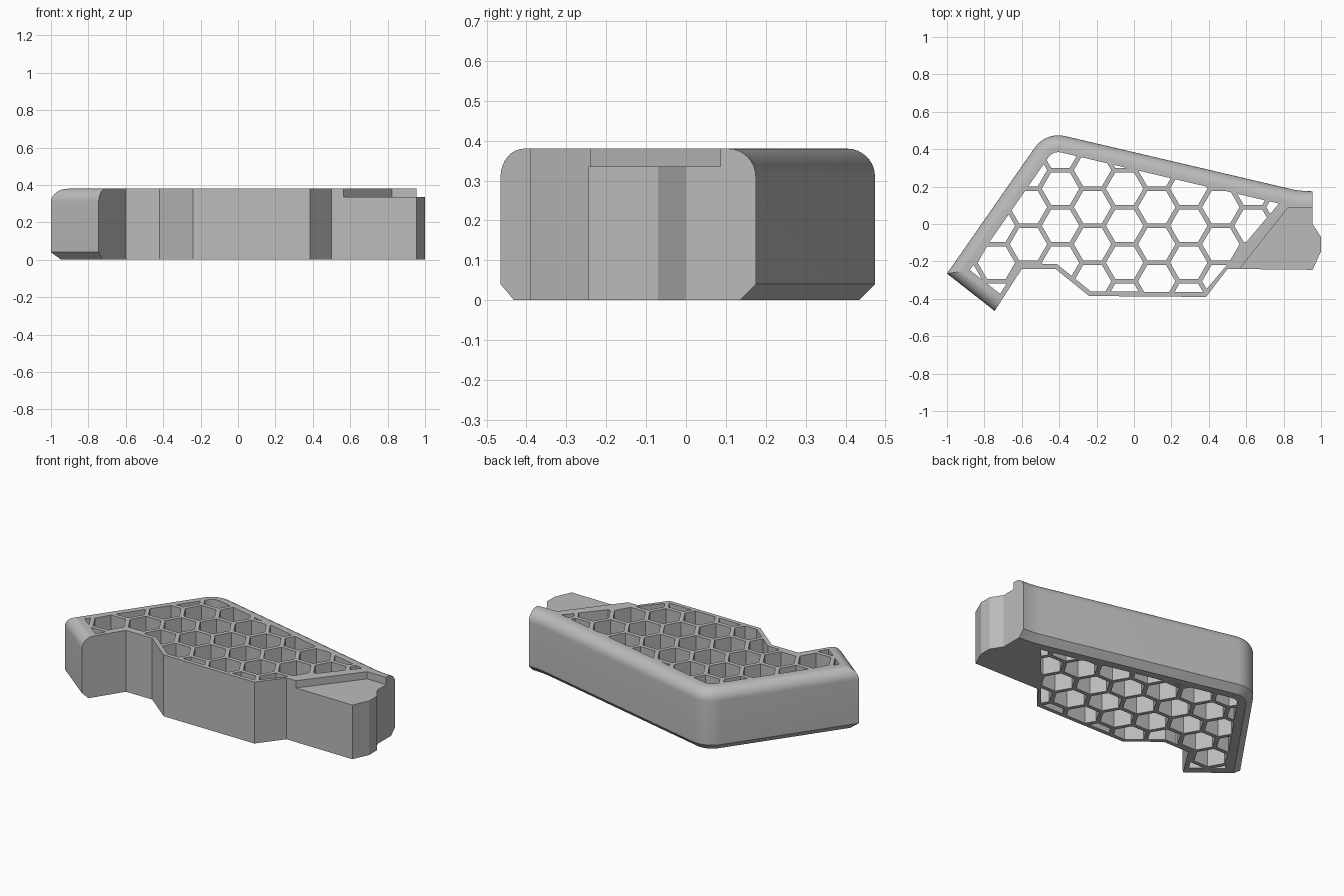
import bpy, bmesh, math
from mathutils import Vector

if "Cube" in bpy.data.objects:
    bpy.data.objects.remove(bpy.data.objects["Cube"], do_unlink=True)

HEIGHT, FILLET, CHAMFER = 0.38, 0.07, 0.04

grey = bpy.data.materials.new("light_grey")
grey.use_nodes = True
grey.diffuse_color = (0.5, 0.5, 0.5, 1)
grey.node_tree.nodes["Principled BSDF"].inputs["Base Color"].default_value = (0.5, 0.5, 0.5, 1)


def outline(corners, steps=8):
    """Expand (x, y, tangent length, outgoing edge is rounded) into points and edge tags."""
    pts, tags = [], []
    n = len(corners)
    for i, (x, y, t, tag) in enumerate(corners):
        p = Vector((x, y))
        if not t:
            pts.append(p)
            tags.append(tag)
            continue
        a = (Vector(corners[i - 1][:2]) - p).normalized()
        b = (Vector(corners[(i + 1) % n][:2]) - p).normalized()
        mid = (a + b).normalized()
        centre = p + mid * (t / a.dot(mid))
        start, end = p + a * t - centre, p + b * t - centre
        sweep = start.angle_signed(end)
        for k in range(steps + 1):
            ang = -sweep * k / steps
            c, s = math.cos(ang), math.sin(ang)
            pts.append(centre + Vector((start.x * c - start.y * s, start.x * s + start.y * c)))
            tags.append(tag)
    return pts, tags


def inset(pts, dist):
    """Move every edge inward by its own distance and re-intersect neighbours."""
    out = []
    n = len(pts)
    for i, p in enumerate(pts):
        e1, e2 = (p - pts[i - 1]).normalized(), (pts[(i + 1) % n] - p).normalized()
        n1, n2 = Vector((-e1.y, e1.x)), Vector((-e2.y, e2.x))
        d1, d2 = dist[i - 1], dist[i]
        det = n1.x * n2.y - n1.y * n2.x
        if abs(det) < 1e-5:
            out.append(p + n1 * d1)
        else:
            out.append(p + Vector((d1 * n2.y - d2 * n1.y, n1.x * d2 - n2.x * d1)) / det)
    return out


def add_stack(bm, layers):
    """Bridge a stack of (points, z) rings into a closed solid."""
    rings = [[bm.verts.new((p[0], p[1], z)) for p in pts] for pts, z in layers]
    n = len(rings[0])
    for lo, hi in zip(rings, rings[1:]):
        for i in range(n):
            j = (i + 1) % n
            bm.faces.new((lo[i], lo[j], hi[j], hi[i]))
    bm.faces.new(rings[0][::-1])
    bm.faces.new(rings[-1])


def make(name, stacks):
    bm = bmesh.new()
    for layers in stacks:
        add_stack(bm, layers)
    me = bpy.data.meshes.new(name)
    bm.to_mesh(me)
    bm.free()
    me.materials.append(grey)
    ob = bpy.data.objects.new(name, me)
    bpy.context.collection.objects.link(ob)
    return ob


def boolean(ob, tool, operation):
    """Apply a boolean and discard the tool."""
    mod = ob.modifiers.new("cut", "BOOLEAN")
    mod.operation, mod.object, mod.solver = operation, tool, "EXACT"
    bpy.context.view_layer.objects.active = ob
    bpy.ops.object.modifier_apply(modifier=mod.name)
    bpy.data.objects.remove(tool, do_unlink=True)


# Shared corners: the front run and the rounded back corner
front = [(-1.0, -0.265, 0, True), (-0.745, -0.465, 0, False), (-0.6, -0.24, 0, False),
         (-0.42, -0.24, 0, False), (-0.24, -0.385, 0, False), (0.385, -0.39, 0, False)]
back_corner = (-0.471, 0.494, 0.104, True)

# Body with chamfered bottom and filleted top on the outer sides
tip = [(0.5, -0.24), (0.955, -0.245), (1.0, -0.145), (1.0, -0.07), (0.955, 0.0)]
pts, tags = outline(front + [(x, y, 0, False) for x, y in tip]
                    + [(0.955, 0.175, 0, True), (0.89, 0.175, 0.06, True), back_corner])
profile = [(0, CHAMFER), (CHAMFER, 0)]
for k in range(9):
    a = math.pi / 2 * k / 8
    profile.append((HEIGHT - FILLET + FILLET * math.sin(a), FILLET * (1 - math.cos(a))))
body = make("honeycomb_body", [[(inset(pts, [d if t else 0 for t in tags]), z) for z, d in profile]])

# Honeycomb cells, trimmed to leave a rim
PITCH, CELL = 0.198, 0.1
cells = []
for col in range(-3, 9):
    for row in range(-5, 5):
        cx = -0.393 + col * PITCH * math.sqrt(3) / 2
        cy = -0.009 + (row + 0.5 * (col % 2)) * PITCH
        hexagon = [(cx + CELL * math.cos(k * math.pi / 3), cy + CELL * math.sin(k * math.pi / 3))
                   for k in range(6)]
        cells.append([(hexagon, -0.1), (hexagon, HEIGHT + 0.1)])
grid = make("cell_cutter", cells)
rpts, rtags = outline(front + [(0.867, 0.18, 0, True), back_corner])
region = inset(rpts, [0.09 if t else 0.025 for t in rtags])
boolean(grid, make("rim_limit", [[(region, -0.05), (region, HEIGHT + 0.05)]]), "INTERSECT")
boolean(body, grid, "DIFFERENCE")

# Shallow step on the connecting end
step = [(0.518, -0.3), (1.1, -0.3), (1.1, 0.087), (0.823, 0.087)]
boolean(body, make("step_cutter", [[(step, 0.335), (step, HEIGHT + 0.1)]]), "DIFFERENCE")

# Smooth fillets, keep hard edges
bpy.ops.object.select_all(action="DESELECT")
body.select_set(True)
bpy.context.view_layer.objects.active = body
bpy.ops.object.shade_smooth_by_angle(angle=math.radians(22))
